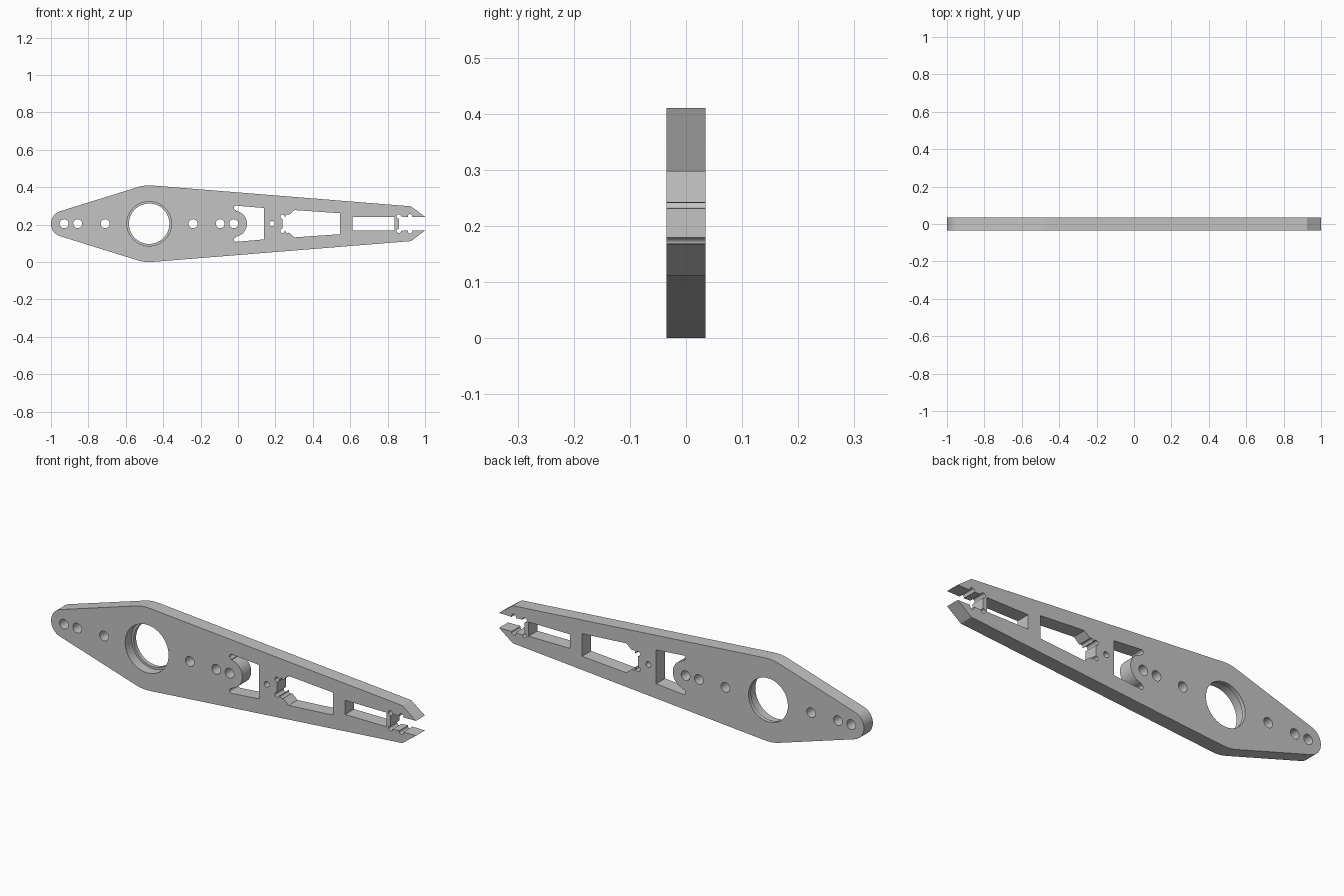
import bpy
import bmesh
from math import sin, cos, radians, pi

cube = bpy.data.objects.get("Cube")
if cube:
    bpy.data.objects.remove(cube, do_unlink=True)

MID = 0.205      # height of the centre line
HALF = 0.035     # half the plate thickness
HUB = -0.475     # centre of the large bore


def arc(cx, cy, r, start, end, n=10):
    angles = [radians(start + (end - start) * i / n) for i in range(n + 1)]
    return [(cx + r * cos(a), cy + r * sin(a)) for a in angles]


def mirrored(half):
    """Close an upper half profile by reflecting it in the centre line."""
    return half + [(x, -y) for x, y in reversed(half)]


def circle(cx, r, n=32):
    return arc(cx, 0, r, 0, 360 - 360 / n, n - 1)


# Outer outline: rounded end, hub swell, tapering arm and open jaw
outline = mirrored(
    arc(-0.93, 0, 0.07, 176, 107.3, 12)
    + arc(HUB, 0, 0.205, 107.3, 85.5, 8)
    + [(0.925, 0.093), (1.0, 0.037)]
    + arc(0.92, 0.04, 0.012, -20, 200)
    + arc(0.86, 0.038, 0.012, 0, 270, 12))

# Window wrapped around the round boss
boss_window = mirrored(
    arc(-0.022, 0, 0.07, 2, 80, 16)
    + arc(-0.01, 0.085, 0.012, 270, 70)
    + [(0.139, 0.084)])

# Window with a clip pocket at its narrow end
clip_window = mirrored(
    arc(0.238, 0.038, 0.012, 270, 0, 12)
    + arc(0.264, 0.04, 0.01, 200, 40, 8)
    + [(0.302, 0.073), (0.545, 0.056)])

slot = mirrored([(0.612, 0.035), (0.838, 0.035)])

loops = [outline, boss_window, clip_window, slot, circle(HUB, 0.108, 64), circle(0.182, 0.014, 20)]
loops += [circle(x, 0.024) for x in (-0.93, -0.857, -0.71, -0.24, -0.095, -0.022)]

# Plate: filled flat curve with thickness, turned upright
curve = bpy.data.curves.new("arm_profile", "CURVE")
curve.dimensions = "2D"
curve.fill_mode = "BOTH"
curve.extrude = HALF
for loop in loops:
    spline = curve.splines.new("POLY")
    spline.points.add(len(loop) - 1)
    for point, (x, y) in zip(spline.points, loop):
        point.co = (x, y, 0, 1)
    spline.use_cyclic_u = True
arm = bpy.data.objects.new("slotted_arm", curve)
bpy.context.collection.objects.link(arm)
arm.rotation_euler = (pi / 2, 0, 0)
arm.location.z = MID
bpy.ops.object.select_all(action="DESELECT")
arm.select_set(True)
bpy.context.view_layer.objects.active = arm
bpy.ops.object.convert(target="MESH")
arm = bpy.context.object
bpy.ops.object.transform_apply(location=True, rotation=True, scale=True)

bm = bmesh.new()
bm.from_mesh(arm.data)
bmesh.ops.remove_doubles(bm, verts=bm.verts, dist=0.0001)
bmesh.ops.recalc_face_normals(bm, faces=bm.faces)
bm.to_mesh(arm.data)
bm.free()

# Bearing seat: wider bore sunk into the front face
bpy.ops.mesh.primitive_cylinder_add(vertices=64, radius=0.119, depth=0.1,
                                    location=(HUB, 0.015 - 0.05, MID), rotation=(pi / 2, 0, 0))
cutter = bpy.context.object
cutter.name = "bearing_seat_cutter"
cutter.hide_render = True
seat = arm.modifiers.new("bearing_seat", "BOOLEAN")
seat.operation = "DIFFERENCE"
seat.solver = "EXACT"
seat.object = cutter
bpy.ops.object.select_all(action="DESELECT")
arm.select_set(True)
bpy.context.view_layer.objects.active = arm
bpy.ops.object.modifier_apply(modifier=seat.name)
bpy.data.objects.remove(cutter, do_unlink=True)

# Plain grey finish
grey = bpy.data.materials.new("plain_grey")
grey.use_nodes = True
colour = (0.55, 0.55, 0.55, 1)
grey.diffuse_color = colour
grey.node_tree.nodes["Principled BSDF"].inputs["Base Color"].default_value = colour
arm.data.materials.clear()
arm.data.materials.append(grey)
bpy.ops.object.shade_smooth_by_angle(angle=radians(30))
